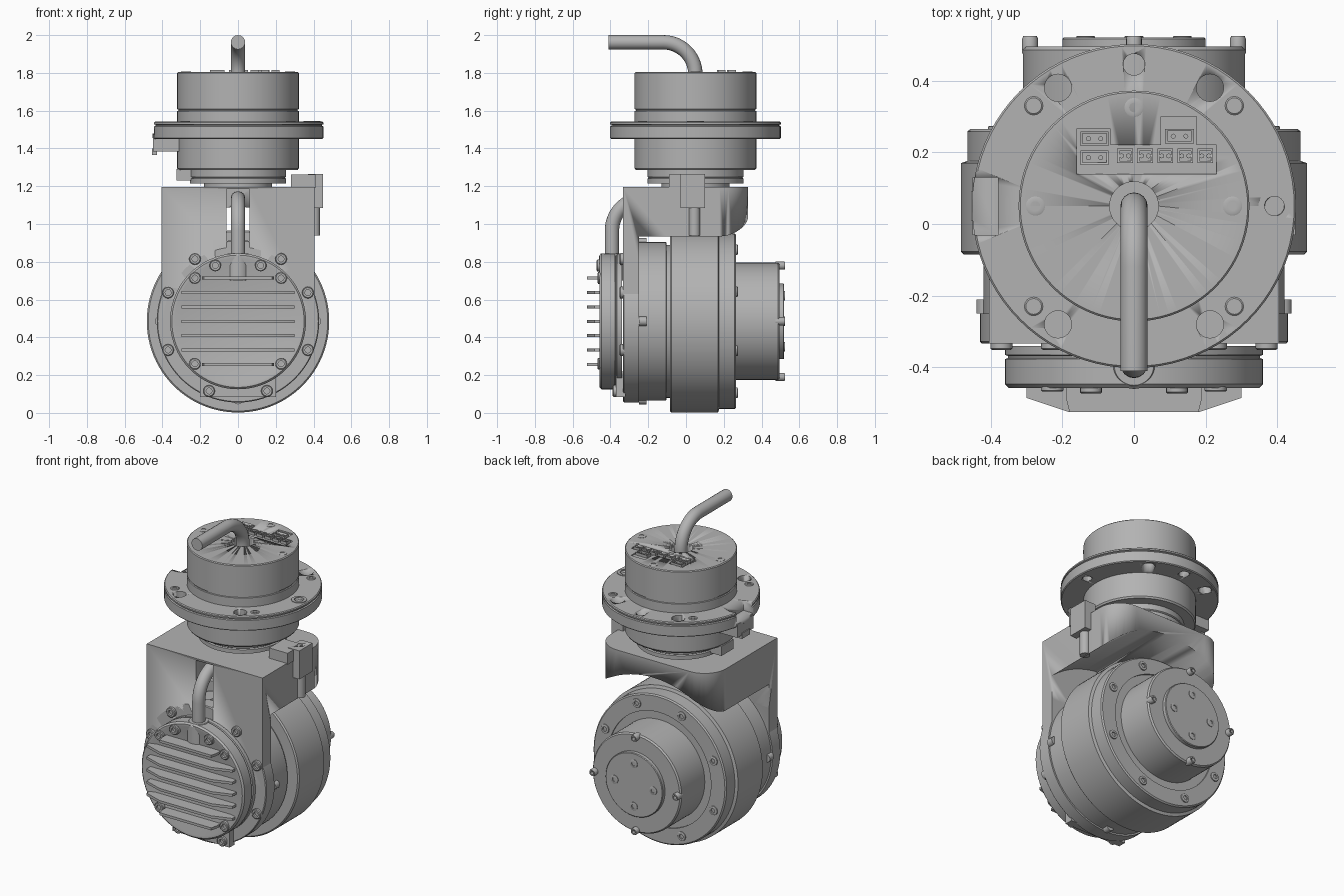
import bpy, bmesh, math
from mathutils import Vector

if "Cube" in bpy.data.objects:
    bpy.data.objects.remove(bpy.data.objects["Cube"], do_unlink=True)

GREY = bpy.data.materials.new("machined_grey")
GREY.use_nodes = True
GREY.diffuse_color = (0.45, 0.45, 0.45, 1)
GREY.node_tree.nodes["Principled BSDF"].inputs["Base Color"].default_value = GREY.diffuse_color

UP, FRONT, BACK = Vector((0, 0, 1)), Vector((0, -1, 0)), Vector((0, 1, 0))
AXIS_Z = 0.485          # height of the lower motor axis
TOP_Y = 0.05            # depth of the upper motor axis


def finish(name, bm):
    bmesh.ops.remove_doubles(bm, verts=bm.verts, dist=1e-5)
    bmesh.ops.recalc_face_normals(bm, faces=bm.faces)
    mesh = bpy.data.meshes.new(name)
    bm.to_mesh(mesh)
    bm.free()
    mesh.materials.append(GREY)
    ob = bpy.data.objects.new(name, mesh)
    bpy.context.collection.objects.link(ob)
    bpy.ops.object.select_all(action='DESELECT')
    bpy.context.view_layer.objects.active = ob
    ob.select_set(True)
    bpy.ops.object.shade_smooth_by_angle(angle=math.radians(30))
    return ob


def lathe(name, profile, centre=(0, 0, 0), axis=UP, n=80):
    """Closed solid turned from (radius, distance) points along an axis."""
    bm = bmesh.new()
    rot = axis.to_track_quat('Z', 'Y')
    rings = []
    for r, t in [(0, profile[0][1])] + profile + [(0, profile[-1][1])]:
        rings.append([bm.verts.new(Vector(centre) + rot @ Vector(
            (r * math.cos(2 * math.pi * i / n), r * math.sin(2 * math.pi * i / n), t)))
            for i in range(n)])
    for a, b in zip(rings, rings[1:]):
        for i in range(n):
            j = (i + 1) % n
            bm.faces.new((a[i], a[j], b[j], b[i]))
    bmesh.ops.dissolve_degenerate(bm, dist=1e-6, edges=bm.edges)
    return finish(name, bm)


def cylinder(name, r, a, b, centre=(0, 0, 0), axis=UP, n=48):
    return lathe(name, [(r, a), (r, b)], centre, axis, n)


def prism(name, points, span, place, bevel=None):
    """Outline pulled between two values; place(u, v, w) gives the position."""
    bm = bmesh.new()
    ends = [[bm.verts.new(place(u, v, w)) for u, v in points] for w in span]
    bm.faces.new(ends[0])
    bm.faces.new(ends[1])
    for i in range(len(points)):
        j = (i + 1) % len(points)
        bm.faces.new((ends[0][i], ends[0][j], ends[1][j], ends[1][i]))
    if bevel:
        rule, size = bevel
        bmesh.ops.bevel(bm, geom=[e for e in bm.edges if rule(e)], offset=size,
                        segments=10, profile=0.5, affect='EDGES')
    return finish(name, bm)


def box(name, x, y, z):
    return prism(name, [(x[0], y[0]), (x[1], y[0]), (x[1], y[1]), (x[0], y[1])], z,
                 lambda u, v, w: (u, v, w))


def cut(ob, *cutters):
    for c in cutters:
        c.hide_render = True
        mod = ob.modifiers.new("cut", 'BOOLEAN')
        mod.operation, mod.solver, mod.object = 'DIFFERENCE', 'EXACT', c
        bpy.context.view_layer.objects.active = ob
        bpy.ops.object.modifier_apply(modifier=mod.name)
        bpy.data.objects.remove(c, do_unlink=True)


def screw(name, pos, axis, r=0.028, h=0.02):
    return lathe(name, [(r, -0.01), (r, h * 0.8), (r * 0.85, h), (r * 0.5, h), (r * 0.5, h * 0.2)],
                 pos, axis, 16)


def cable(name, start, corner, end, radius):
    """Round cable with a quarter bend in the depth and height plane."""
    cu = bpy.data.curves.new(name, 'CURVE')
    cu.dimensions, cu.bevel_depth, cu.bevel_resolution, cu.use_fill_caps = '3D', 0.038, 6, True
    s, c, e = Vector(start), Vector(corner), Vector(end)
    d1, d2 = (s - c).normalized(), (e - c).normalized()
    mid = c + (d1 + d2) * radius
    turns = [k * math.pi / 28 for k in range(15)]
    path = [s] + [mid - d2 * radius * math.cos(a) - d1 * radius * math.sin(a) for a in turns] + [e]
    sp = cu.splines.new('POLY')
    sp.points.add(len(path) - 1)
    for p, q in zip(sp.points, path):
        p.co = (*q, 1)
    ob = bpy.data.objects.new(name, cu)
    bpy.context.collection.objects.link(ob)
    cu.materials.append(GREY)
    bpy.ops.object.select_all(action='DESELECT')
    ob.select_set(True)
    bpy.context.view_layer.objects.active = ob
    bpy.ops.object.convert(target='MESH')
    bpy.ops.object.shade_smooth_by_angle(angle=math.radians(40))


# Upper motor
upper = lathe("upper_motor", [(0.18, 1.19), (0.18, 1.215), (0.255, 1.215), (0.255, 1.24), (0.248, 1.245),
              (0.255, 1.25), (0.255, 1.285), (0.315, 1.285), (0.322, 1.295), (0.322, 1.598), (0.316, 1.6),
              (0.316, 1.606), (0.322, 1.608), (0.322, 1.8), (0.317, 1.805)], (0, TOP_Y, 0))
cut(upper, cylinder("cable_hole", 0.068, 1.7, 1.9, (0, TOP_Y, 0)),
    box("socket_recess", (-0.16, 0.23), (0.14, 0.22), (1.797, 1.9)),
    box("socket_recess_left", (-0.16, -0.065), (0.2, 0.265), (1.797, 1.9)),
    box("socket_recess_right", (0.075, 0.175), (0.2, 0.3), (1.797, 1.9)))
for x, y in ((-0.275, TOP_Y), (0.275, TOP_Y), (0, 0.325)):
    screw("lid_screw", (x, y, 1.8), UP, 0.027, 0.008)

# Mounting flange with holes and side notch
flange = lathe("mounting_flange", [(0.3, 1.45), (0.447, 1.45), (0.452, 1.455), (0.452, 1.517), (0.444, 1.52),
               (0.444, 1.525), (0.452, 1.528), (0.452, 1.537), (0.447, 1.542), (0.3, 1.542)], (0, TOP_Y, 0))
holes = [(sx * 0.212, TOP_Y + sy * 0.33, 0.038) for sx in (-1, 1) for sy in (-1, 1)]
for x, y, r in holes + [(0, 0.445, 0.03), (0.392, TOP_Y, 0.027)]:
    cut(flange, cylinder("hole", r, 1.4, 1.6, (x, y, 0), n=24))
cut(flange, box("notch", (-0.6, -0.38), (-0.03, 0.13), (1.48, 1.6)))
for sx in (-1, 1):
    for sy in (-1, 1):
        screw("flange_screw", (sx * 0.28, TOP_Y + sy * 0.28, 1.53), UP, 0.026, 0.016)
lathe("flange_bushing", [(0.045, 1.53), (0.045, 1.546), (0.028, 1.546), (0.028, 1.53)], (0.392, TOP_Y, 0), n=24)
box("flange_latch_box", (-0.45, -0.29), (-0.03, 0.13), (1.385, 1.47))
box("flange_latch_tab", (-0.455, -0.43), (0.01, 0.09), (1.365, 1.4))
box("lower_stop", (-0.325, -0.2), (-0.01, 0.11), (1.23, 1.29))

# Sockets on the lid
sockets = [(-0.11, y, 0.078, 0.04) for y in (0.185, 0.238)]
sockets += [(-0.025 + k * 0.056, 0.19, 0.044, 0.04) for k in range(5)] + [(0.127, 0.245, 0.08, 0.04)]
for x, y, w, d in sockets:
    s = box("lid_socket", (x - w / 2, x + w / 2), (y - d / 2, y + d / 2), (1.79, 1.814))
    cut(s, box("well", (x - w / 2 + .006, x + w / 2 - .006), (y - d / 2 + .006, y + d / 2 - .006), (1.8, 1.9)))
    for k in (-1, 1):
        cylinder("socket_pin", 0.007, 1.79, 1.81, (x + k * w * 0.22, y, 0), n=8)

cable("upper_cable", (0, TOP_Y, 1.68), (0, TOP_Y, 1.962), (0, -0.41, 1.962), 0.17)

# Bracket: front plate and arched hood
fillet = [(-0.1 + 0.15 * math.cos(a), 0.785 + 0.15 * math.sin(a))
          for a in [math.pi - k * math.pi / 20 for k in range(11)]]
bracket = prism("bracket", [(-0.333, 0.5), (-0.25, 0.5)] + fillet + [(0.328, 0.935), (0.328, 1.197), (-0.333, 1.197)],
                (-0.405, 0.405), lambda u, v, w: (w, u, v),
                (lambda e: all(v.co.y > 0.32 for v in e.verts) and abs(e.verts[0].co.z - e.verts[1].co.z) > 0.1, 0.15))
cut(bracket, cylinder("arch", 0.605, -0.25, 0.6, (0, 0, AXIS_Z), BACK, 96),
    box("cable_slot", (-0.06, 0.06), (-0.5, -0.2), (0.84, 1.185)))
lathe("bracket_ring", [(0.425, -0.333), (0.43, -0.328), (0.43, -0.25)], (0, 0, AXIS_Z), BACK)

# Clip on the side of the bracket
box("clip_base", (0.28, 0.41), (-0.09, 0.06), (1.19, 1.262))
clip = box("clip_post", (0.37, 0.45), (-0.03, 0.1), (1.085, 1.265))
cut(clip, cylinder("clip_hole", 0.022, 1.2, 1.3, (0.41, 0.04, 0), n=20))
cylinder("clip_pin", 0.03, 0.94, 1.1, (0.405, 0.045, 0), n=20)

# Lower motor
lathe("lower_motor", [(0.42, -0.26), (0.42, -0.105), (0.405, -0.102), (0.405, -0.085), (0.475, -0.085),
      (0.483, -0.077), (0.483, 0.17), (0.465, 0.176), (0.465, 0.258), (0.457, 0.265), (0.36, 0.265),
      (0.36, 0.255), (0.31, 0.255), (0.31, 0.486), (0.302, 0.495), (0.2, 0.495), (0.2, 0.516), (0.196, 0.52)],
      (0, 0, AXIS_Z), BACK, 96)
for k in range(8):
    a = (k + 0.5) * math.pi / 4
    c, s = math.cos(a), math.sin(a)
    screw("rim_screw", (0.41 * c, 0.262, AXIS_Z + 0.41 * s), BACK, 0.028, 0.012)
for k in range(4):
    c, s = round(math.cos(k * math.pi / 2)), round(math.sin(k * math.pi / 2))
    screw("hub_edge_screw", (0.29 * c, 0.485, AXIS_Z + 0.295 * s), BACK, 0.022, 0.04)
    screw("hub_plate_screw", (0.135 * c, 0.518, AXIS_Z + 0.135 * s), BACK, 0.026, 0.007)
    box_x, box_z = 0.415 * c, AXIS_Z + 0.415 * s
    cylinder("side_clamp", 0.025, -0.25, -0.21, (box_x, 0, box_z), BACK, 16)

# Front cap with cooling fins
lathe("front_cap", [(0.36, -0.34), (0.36, -0.365), (0.352, -0.368), (0.352, -0.374), (0.36, -0.377),
      (0.36, -0.447), (0.35, -0.457), (0.335, -0.457), (0.3, -0.445)], (0, 0, AXIS_Z), BACK)
box("cap_foot", (-0.2, 0.2), (-0.37, -0.32), (0.085, 0.22))
for k in range(-3, 4):
    w, tip = (0.19, 0.19) if abs(k) == 3 else (0.3, 0.19)
    z = AXIS_Z + k * 0.0765
    prism("cooling_fin", [(-w, -0.43), (-w, -0.485), (-tip + 0.01, -0.525), (tip - 0.01, -0.525), (w, -0.485), (w, -0.43)],
          (z - 0.008, z + 0.008), lambda u, v, h: (u, v, h))
for side in (-1, 1):
    for x, z, y in ((0.37, 0.637, -0.333), (0.37, 0.333, -0.333), (0.228, 0.815, -0.333),
                    (0.153, 0.116, -0.37), (0.12, 0.78, -0.455), (0.228, 0.714, -0.45), (0.228, 0.26, -0.45)):
        screw("front_screw", (side * x, y, z), FRONT, 0.031, 0.018)

# Front cable and its gland
lathe("cable_gland", [(0.065, 0.7), (0.065, 0.83), (0.055, 0.845)], (0, -0.395, 0), n=32)
cable("front_cable", (0, -0.392, 0.78), (0, -0.392, 1.135), (0, -0.1, 1.135), 0.17)
